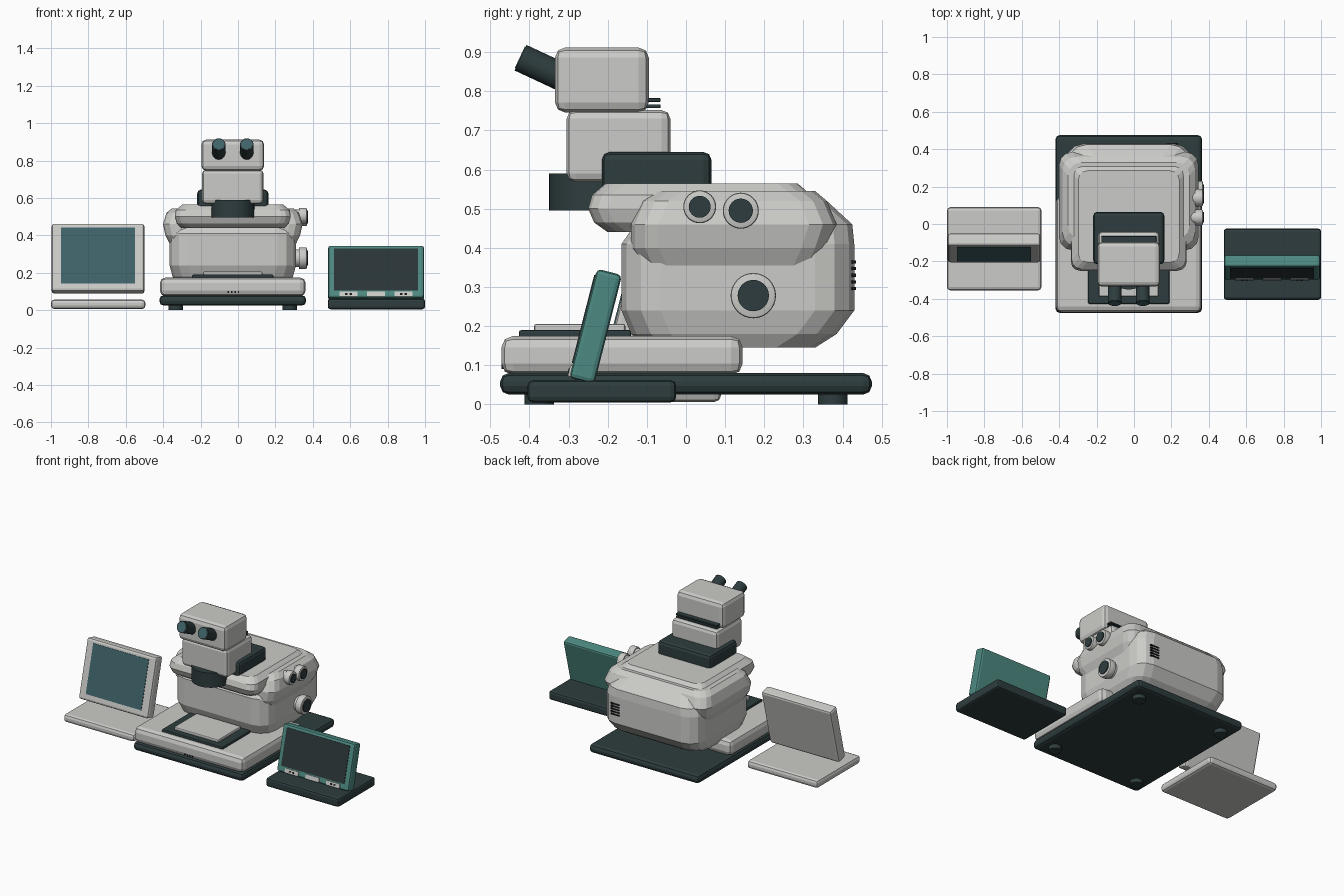
import bpy, bmesh
from math import radians, sin, cos, pi
from mathutils import Matrix, Vector

cube = bpy.data.objects.get("Cube")
if cube:
    bpy.data.objects.remove(cube, do_unlink=True)


def material(name, r, g, b):
    m = bpy.data.materials.new(name)
    m.use_nodes = True
    m.diffuse_color = (r, g, b, 1)
    bsdf = m.node_tree.nodes["Principled BSDF"]
    bsdf.inputs["Base Color"].default_value = (r, g, b, 1)
    bsdf.inputs["Roughness"].default_value = 0.6
    return m


LIGHT = material("light_grey", 0.60, 0.60, 0.58)
DARK = material("dark_slate", 0.027, 0.046, 0.048)
TEAL = material("teal", 0.075, 0.25, 0.22)
GLASS = material("screen_blue", 0.05, 0.125, 0.14)
SCREEN = material("dark_screen", 0.024, 0.036, 0.038)
BLACK = material("black", 0.008, 0.009, 0.01)


def finish(name, bm, mat, smooth=False):
    bmesh.ops.recalc_face_normals(bm, faces=bm.faces)
    mesh = bpy.data.meshes.new(name)
    bm.to_mesh(mesh)
    bm.free()
    mesh.materials.append(mat)
    ob = bpy.data.objects.new(name, mesh)
    bpy.context.collection.objects.link(ob)
    if smooth:
        bpy.ops.object.select_all(action="DESELECT")
        ob.select_set(True)
        bpy.context.view_layer.objects.active = ob
        bpy.ops.object.shade_smooth_by_angle(angle=radians(40))
    return ob


def box(name, xs, ys, zs, mat, bevel=0.0, place=None, segments=2):
    """Box between (min, max) pairs, with rounded edges."""
    bm = bmesh.new()
    size = [b - a for a, b in (xs, ys, zs)]
    mid = [(a + b) / 2 for a, b in (xs, ys, zs)]
    bmesh.ops.create_cube(bm, size=1)
    bmesh.ops.scale(bm, vec=size, verts=bm.verts)
    if bevel:
        bmesh.ops.bevel(bm, geom=bm.edges[:], offset=bevel, segments=segments,
                        profile=0.5, affect="EDGES", clamp_overlap=True)
    bmesh.ops.translate(bm, vec=mid, verts=bm.verts)
    if place:
        bm.transform(place)
    return finish(name, bm, mat)


def rod(name, start, end, radius, mat, bevel=0.0, sides=32):
    """Cylinder from start to end."""
    a, b = Vector(start), Vector(end)
    bm = bmesh.new()
    bmesh.ops.create_cone(bm, cap_ends=True, segments=sides, radius1=radius,
                          radius2=radius, depth=(b - a).length)
    if bevel:
        rims = [e for e in bm.edges if abs(e.verts[0].co.z - e.verts[1].co.z) < 1e-5]
        bmesh.ops.bevel(bm, geom=rims, offset=bevel, segments=2, profile=0.5, affect="EDGES")
    turn = (b - a).to_track_quat("Z", "Y").to_matrix().to_4x4()
    bm.transform(Matrix.Translation((a + b) / 2) @ turn)
    return finish(name, bm, mat, smooth=True)


def loft(name, sections, radius, mat, steps=3):
    """Stack of rounded rectangles: (z, half width, front y, back y)."""
    bm = bmesh.new()
    rings = []
    for z, half, y0, y1 in sections:
        ring = []
        corners = ((1, 1), (-1, 1), (-1, -1), (1, -1))
        for k, (sx, sy) in enumerate(corners):
            cx = MID + sx * (half - radius)
            cy = y1 - radius if sy > 0 else y0 + radius
            for i in range(steps + 1):
                t = (k + i / steps) * pi / 2
                ring.append(bm.verts.new((cx + radius * cos(t), cy + radius * sin(t), z)))
        rings.append(ring)
    n = len(rings[0])
    for low, high in zip(rings, rings[1:]):
        for i in range(n):
            j = (i + 1) % n
            bm.faces.new((low[i], low[j], high[j], high[i]))
    bm.faces.new(rings[0])
    bm.faces.new(rings[-1])
    return finish(name, bm, mat)


MID = -0.028  # centre line of the instrument


def span(half, centre=MID):
    return (centre - half, centre + half)


# Base plate, feet and stage
box("base_plate", span(0.392), (-0.475, 0.475), (0.025, 0.08), DARK, 0.022)
for side in (-1, 1):
    for y in (-0.375, 0.375):
        x = MID + side * 0.305
        rod("foot", (x, y, 0), (x, y, 0.04), 0.038, DARK)
box("stage_block", span(0.39), (-0.472, 0.145), (0.075, 0.175), LIGHT, 0.03)
box("stage_plate", span(0.217), (-0.427, -0.14), (0.165, 0.19), DARK, 0.006)
box("stage_tray", span(0.158), (-0.388, -0.155), (0.18, 0.206), LIGHT, 0.006)
for i in range(4):
    x = MID - 0.027 + i * 0.018
    box("stage_mark", (x, x + 0.007), (-0.475, -0.465), (0.083, 0.1), BLACK,
        place=Matrix.Translation((0, 0.004, 0.008)))

# Main housing
loft("lower_body", [(0.145, 0.30, -0.10, 0.33), (0.18, 0.322, -0.14, 0.385),
                    (0.24, 0.338, -0.165, 0.43), (0.41, 0.338, -0.165, 0.43),
                    (0.46, 0.325, -0.13, 0.425), (0.52, 0.28, -0.10, 0.36)], 0.1, LIGHT)
loft("shoulders", [(0.355, 0.338, -0.12, 0.345), (0.40, 0.36, -0.14, 0.365),
                   (0.46, 0.373, -0.14, 0.385), (0.52, 0.355, -0.115, 0.36),
                   (0.545, 0.325, -0.08, 0.33)], 0.07, LIGHT)
loft("top_deck", [(0.44, 0.275, -0.20, 0.28), (0.465, 0.30, -0.235, 0.31),
                  (0.50, 0.31, -0.25, 0.33), (0.535, 0.305, -0.24, 0.32),
                  (0.565, 0.27, -0.205, 0.285)], 0.05, LIGHT)

# Cooling slots on the back
for i in range(5):
    z = 0.292 + i * 0.017
    box("vent_slot", (0.175, 0.235), (0.42, 0.434), (z, z + 0.008), BLACK)

# Control knobs: light collar with a dark centre
for y, z, collar, core in ((0.035, 0.505, 0.042, 0.028),
                           (0.14, 0.495, 0.046, 0.031),
                           (0.172, 0.278, 0.058, 0.04)):
    rod("knob_collar", (0.26, y, z), (0.345, y, z), collar * 0.8, LIGHT)
    rod("knob_rim", (0.325, y, z), (0.368, y, z), collar, LIGHT, 0.006)
    rod("knob_centre", (0.36, y, z), (0.374, y, z), core, DARK)

# Viewing column
box("column_base", span(0.19), (-0.215, 0.065), (0.54, 0.645), DARK, 0.02)
rod("objective", (MID, -0.235, 0.495), (MID, -0.235, 0.59), 0.115, DARK, sides=40)
box("neck", span(0.164), (-0.305, -0.04), (0.568, 0.752), LIGHT, 0.022)
box("head", span(0.168), (-0.335, -0.095), (0.746, 0.912), LIGHT, 0.026)
for z in (0.757, 0.773):
    box("head_fin", span(0.147), (-0.2, -0.065), (z, z + 0.01), DARK, 0.003)

# Eyepieces
axis = Vector((0, -cos(radians(25)), sin(radians(25))))
for side in (-1, 1):
    tip = Vector((MID + side * 0.075, -0.423, 0.886))
    rod("eyepiece", tip - axis * 0.16, tip, 0.036, DARK)
    rod("eyepiece_lens", tip - axis * 0.005, tip + axis * 0.002, 0.03, GLASS)


def lean(x, y, z):
    return Matrix.Translation((x, y, z)) @ Matrix.Rotation(radians(-14.3), 4, "X")


# Left-hand monitor, at the -x side
box("grey_monitor_base", (-1, -0.495), (-0.355, 0.09), (0.006, 0.057), LIGHT, 0.018)
tilt = lean(-0.748, -0.128, 0.275)
box("grey_monitor_panel", (-0.248, 0.248), (-0.035, 0.035), (-0.187, 0.187), LIGHT, 0.014, tilt)
box("grey_monitor_screen", (-0.198, 0.198), (-0.038, -0.03), (-0.146, 0.162), GLASS, 0, tilt)

# Teal display, at the +x side
box("teal_display_base", (0.48, 1), (-0.405, -0.025), (0.005, 0.062), DARK, 0.014)
tilt = lean(0.738, -0.231, 0.199)
box("teal_display_panel", (-0.256, 0.256), (-0.033, 0.033), (-0.144, 0.144), TEAL, 0.012, tilt)
box("teal_display_screen", (-0.226, 0.224), (-0.036, -0.028), (-0.105, 0.127), SCREEN, 0, tilt)
for k in (-1, 0, 1):
    x = k * 0.147
    box("display_button", (x - 0.048, x + 0.048), (-0.038, -0.03), (-0.14, -0.112), LIGHT, 0, tilt)
    if k:
        for dx in (-0.012, 0.012):
            box("button_dot", (x + dx - 0.006, x + dx + 0.006), (-0.04, -0.033),
                (-0.131, -0.121), BLACK, 0, tilt)
